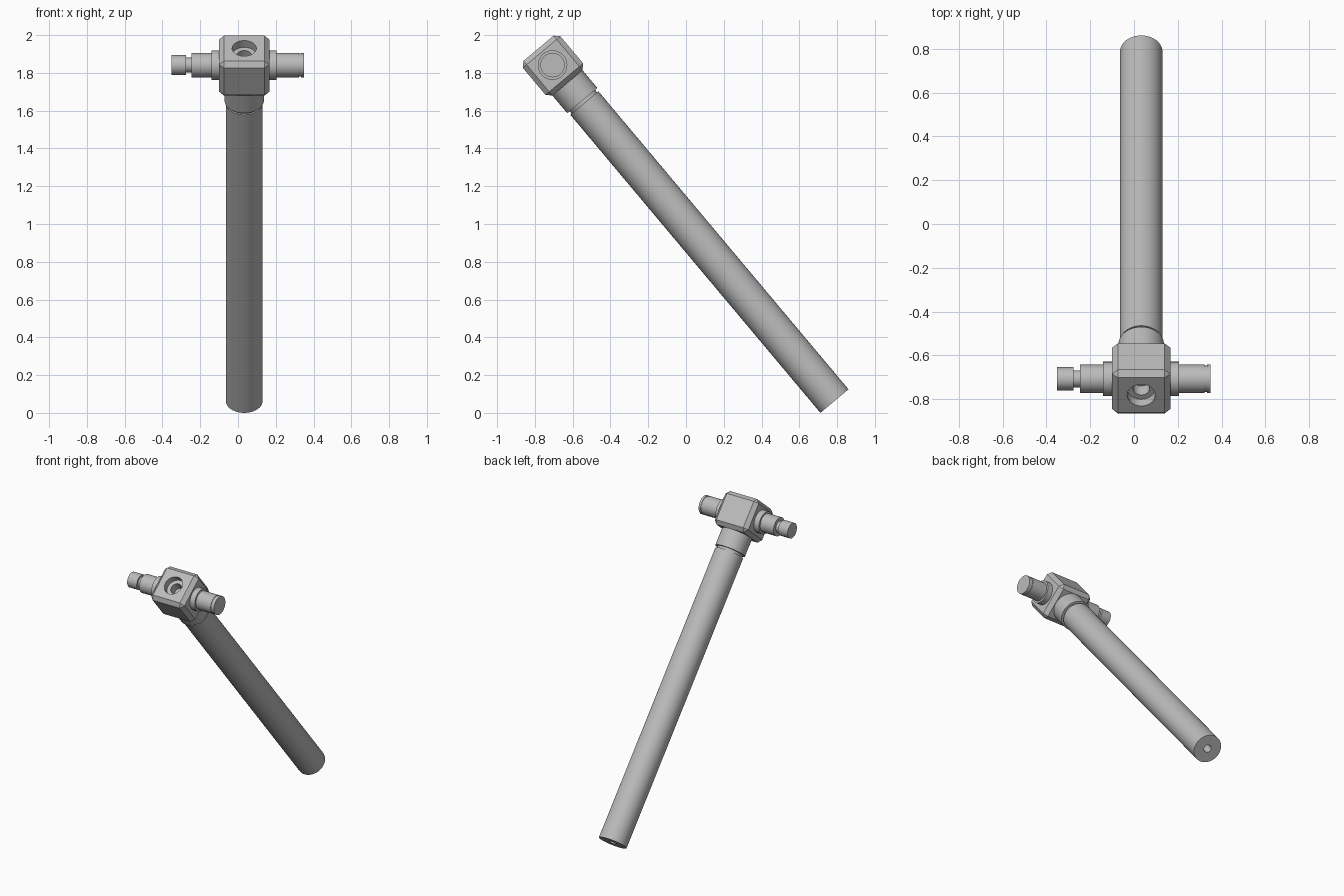
import bpy, bmesh, math
from mathutils import Matrix, Vector

cube = bpy.data.objects.get("Cube")
if cube:
    bpy.data.objects.remove(cube, do_unlink=True)

grey = bpy.data.materials.new("light_grey_metal")
grey.use_nodes = True
GREY = (0.5, 0.5, 0.5, 1)
grey.diffuse_color = GREY
grey.node_tree.nodes["Principled BSDF"].inputs["Base Color"].default_value = GREY

# Leaning frame: local z runs up the handle, origin at the handle's foot
LEAN = Matrix.Translation((0.033, 0.786, 0.0625)) @ Matrix.Rotation(math.radians(40), 4, 'X')
HEAD = 2.322  # distance along the handle to the cross axis
ALONG_X = Matrix.Translation((0, 0, HEAD)) @ Matrix.Rotation(math.pi / 2, 4, 'Y')


def finish(name, bm, local):
    bmesh.ops.recalc_face_normals(bm, faces=bm.faces)
    mesh = bpy.data.meshes.new(name)
    bm.to_mesh(mesh)
    bm.free()
    obj = bpy.data.objects.new(name, mesh)
    bpy.context.collection.objects.link(obj)
    obj.matrix_world = LEAN @ local
    mesh.materials.append(grey)
    return obj


def smooth(obj):
    bpy.ops.object.select_all(action='DESELECT')
    obj.select_set(True)
    bpy.context.view_layer.objects.active = obj
    bpy.ops.object.shade_smooth_by_angle(angle=math.radians(30))


def lathe(name, profile, local=Matrix()):
    """Spin (radius, height) points, starting and ending on the axis."""
    bm = bmesh.new()
    verts = [bm.verts.new((r, 0, h)) for r, h in profile]
    edges = [bm.edges.new(pair) for pair in zip(verts, verts[1:])]
    bmesh.ops.spin(bm, geom=verts + edges, cent=(0, 0, 0), axis=(0, 0, 1),
                   angle=math.tau, steps=64, use_duplicate=False)
    bmesh.ops.remove_doubles(bm, verts=bm.verts, dist=1e-5)
    obj = finish(name, bm, local)
    smooth(obj)
    return obj


# Long handle with a small bore in its foot, a groove, then a wider neck
lathe("handle", [(0, 0.12), (0.026, 0.12), (0.026, 0), (0.097, 0),
                 (0.097, 2.06), (0, 2.06)])
lathe("groove", [(0, 2.05), (0.088, 2.05), (0.088, 2.09), (0, 2.09)])
lathe("neck", [(0, 2.077), (0.104, 2.077), (0.104, 2.21), (0, 2.21)])

# Arms on both sides of the head, heights measured outward from its centre
lathe("left_arm", [(0, 0.12), (0.078, 0.12), (0.078, 0.172), (0.0645, 0.172),
                   (0.0645, 0.289), (0.061, 0.289), (0.061, 0.3),
                   (0.0645, 0.3), (0.0645, 0.316), (0, 0.316)], ALONG_X)
lathe("right_arm", [(0, -0.12), (0.078, -0.12), (0.078, -0.174), (0.0645, -0.174),
                    (0.0645, -0.28), (0.039, -0.28), (0.039, -0.308),
                    (0.053, -0.308), (0.053, -0.384), (0, -0.384)], ALONG_X)

# Chamfered head block
top, bottom = HEAD + 0.116, HEAD - 0.123
bm = bmesh.new()
bmesh.ops.create_cube(bm, size=1)
bmesh.ops.scale(bm, vec=Vector((0.266, 0.26, top - bottom)), verts=bm.verts)
bmesh.ops.bevel(bm, geom=bm.edges[:], offset=0.026, segments=1, affect='EDGES')
head = finish("head_block", bm, Matrix.Translation((0, 0, (top + bottom) / 2)))

# Stepped hole in the end of the head
cutter = lathe("hole_cutter", [(0, top - 0.11), (0.038, top - 0.11),
                               (0.038, top - 0.047), (0.064, top - 0.047),
                               (0.064, top + 0.05), (0, top + 0.05)])
cutter.hide_render = True
cutter.hide_viewport = True
cut = head.modifiers.new("stepped_hole", 'BOOLEAN')
cut.operation = 'DIFFERENCE'
cut.solver = 'EXACT'
cut.object = cutter
# Bake the cut so the helper can go
bpy.context.view_layer.update()
baked = bpy.data.meshes.new_from_object(head.evaluated_get(bpy.context.evaluated_depsgraph_get()))
head.modifiers.clear()
head.data = baked
bpy.data.objects.remove(cutter, do_unlink=True)
smooth(head)
